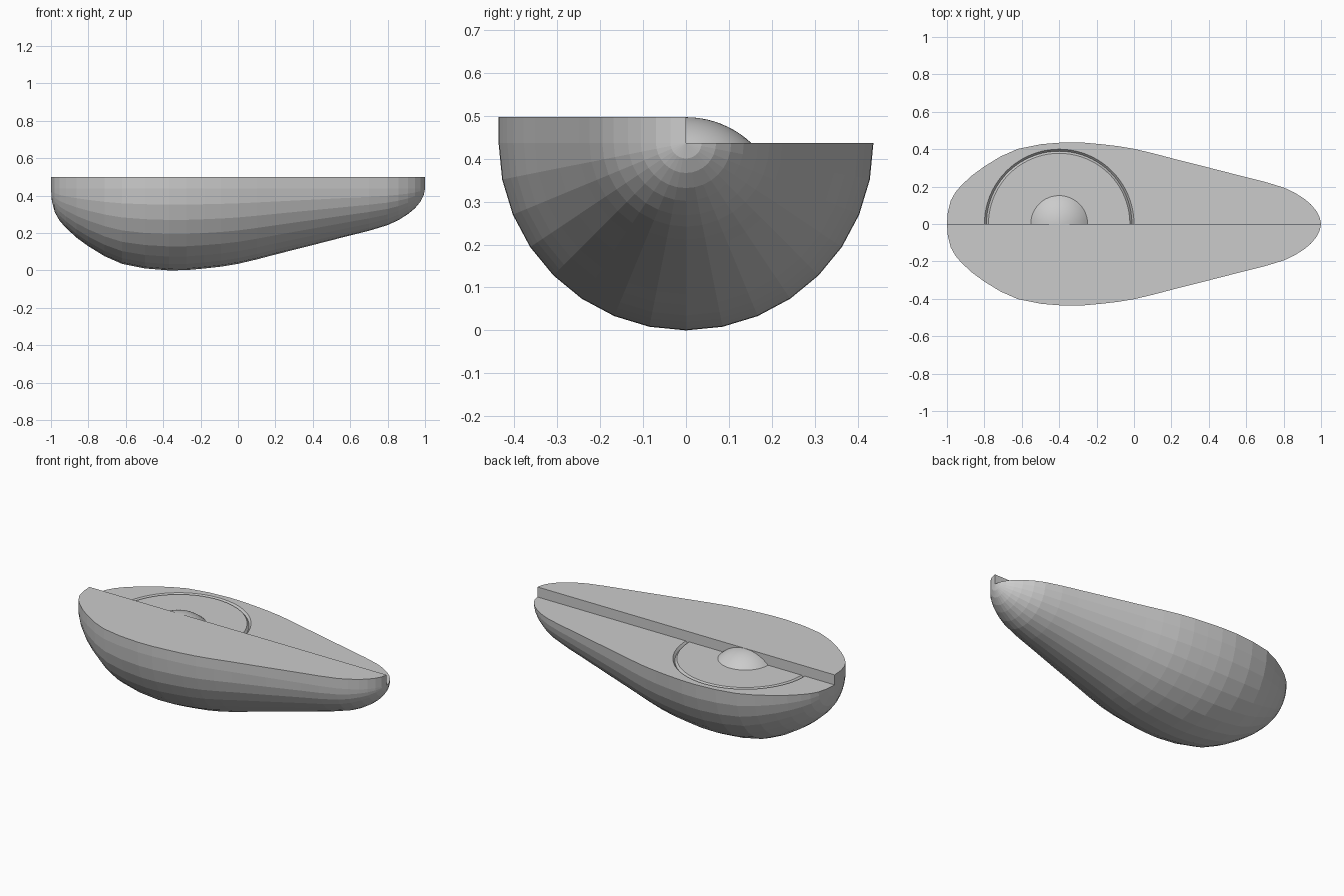
import bpy, bmesh, math
from mathutils import Vector

if "Cube" in bpy.data.objects:
    bpy.data.objects.remove(bpy.data.objects["Cube"])

ZC, ZT = 0.437, 0.498      # cut plane and raised front plane
CX = -0.4                  # centre of the dome and groove
SIDES = 16                 # facets around the lower half

# half outline (x, radius), smoothed with a spline
KEYS = [(-1, 0), (-0.98, 0.125), (-0.92, 0.21), (-0.8, 0.308), (-0.62, 0.402),
        (-0.37, 0.437), (-0.18, 0.427), (0, 0.402), (0.2, 0.352), (0.6, 0.25),
        (0.8, 0.195), (0.91, 0.135), (0.975, 0.07), (1, 0)]


def smooth_profile(keys, steps=2):
    pts = [Vector(k) for k in keys]
    pts = [Vector((pts[1].x, -pts[1].y))] + pts + [Vector((pts[-2].x, -pts[-2].y))]
    out = []
    for a, b, c, d in zip(pts, pts[1:], pts[2:], pts[3:]):
        # chord-scaled tangents avoid overshoot between uneven points
        l0, l1, l2 = (b - a).length, (c - b).length, (d - c).length
        m0 = (c - a) / (l0 + l1) * l1
        m1 = (d - b) / (l1 + l2) * l1
        for i in range(steps):
            t = i / steps
            out.append(b * (2*t**3 - 3*t**2 + 1) + m0 * (t**3 - 2*t**2 + t)
                       + c * (3*t**2 - 2*t**3) + m1 * (t**3 - t**2))
    return out + [pts[-2]]


def to_object(bm, name):
    bmesh.ops.recalc_face_normals(bm, faces=bm.faces)
    me = bpy.data.meshes.new(name)
    bm.to_mesh(me)
    bm.free()
    ob = bpy.data.objects.new(name, me)
    bpy.context.collection.objects.link(ob)
    return ob


# pear-shaped half body with raised front half
prof = smooth_profile(KEYS)
bm = bmesh.new()
tail = bm.verts.new((-1, 0, ZC))
tip = bm.verts.new((1, 0, ZC))
rings = []
for p in prof[1:-1]:
    rings.append([bm.verts.new((p.x, -p.y * math.cos(math.pi * i / SIDES),
                                ZC - p.y * math.sin(math.pi * i / SIDES)))
                  for i in range(SIDES + 1)])
for r, s in zip(rings, rings[1:]):
    for i in range(SIDES):
        bm.faces.new((r[i], r[i + 1], s[i + 1], s[i]))
for i in range(SIDES):
    bm.faces.new((tail, rings[0][i], rings[0][i + 1]))
    bm.faces.new((tip, rings[-1][i + 1], rings[-1][i]))
front = [tail] + [r[0] for r in rings] + [tip]
back = [tail] + [r[-1] for r in rings] + [tip]
raised = [bm.verts.new((v.co.x, v.co.y, ZT)) for v in front]
for i in range(len(front) - 1):
    bm.faces.new((front[i], front[i + 1], raised[i + 1], raised[i]))
bm.faces.new((tail, tip, raised[-1], raised[0]))
bm.faces.new(raised)
bm.faces.new(back)
body = to_object(bm, "pear_body")


def half_spin(section, name, steps, closed):
    # sweep a (radius, height) section through the back half circle
    bm = bmesh.new()
    rows = [[bm.verts.new((CX + r * math.cos(math.pi * k / steps),
                           r * math.sin(math.pi * k / steps), ZC + h))
             for r, h in section] for k in range(steps + 1)]
    n = len(section)
    for a, b in zip(rows, rows[1:]):
        for i in range(n if closed else n - 1):
            j = (i + 1) % n
            bm.faces.new((a[i], a[j], b[j], b[i]))
    if closed:
        bm.faces.new(rows[0])
        bm.faces.new(rows[-1])
    bmesh.ops.remove_doubles(bm, verts=bm.verts, dist=1e-5)
    return to_object(bm, name)


# arc groove in the back face
cutter = half_spin([(0.378, 0.02), (0.378, 0), (0.389, -0.013), (0.4, 0), (0.4, 0.02)],
                   "groove_cutter", 40, True)
cutter.hide_render = True
cutter.hide_set(True)
mod = body.modifiers.new("groove", 'BOOLEAN')
mod.operation = 'DIFFERENCE'
mod.solver = 'EXACT'
mod.object = cutter

# shallow half dome against the step
H, R = ZT - ZC - 0.001, 0.152
S = (R * R + H * H) / (2 * H)
A = math.asin(R / S)
dome = half_spin([(S * math.sin(A * i / 10), S * math.cos(A * i / 10) - S + H)
                  for i in range(11)], "half_dome", 24, False)
if sum(f.normal.z for f in dome.data.polygons) < 0:
    dome.data.flip_normals()
for f in dome.data.polygons:
    f.use_smooth = True
